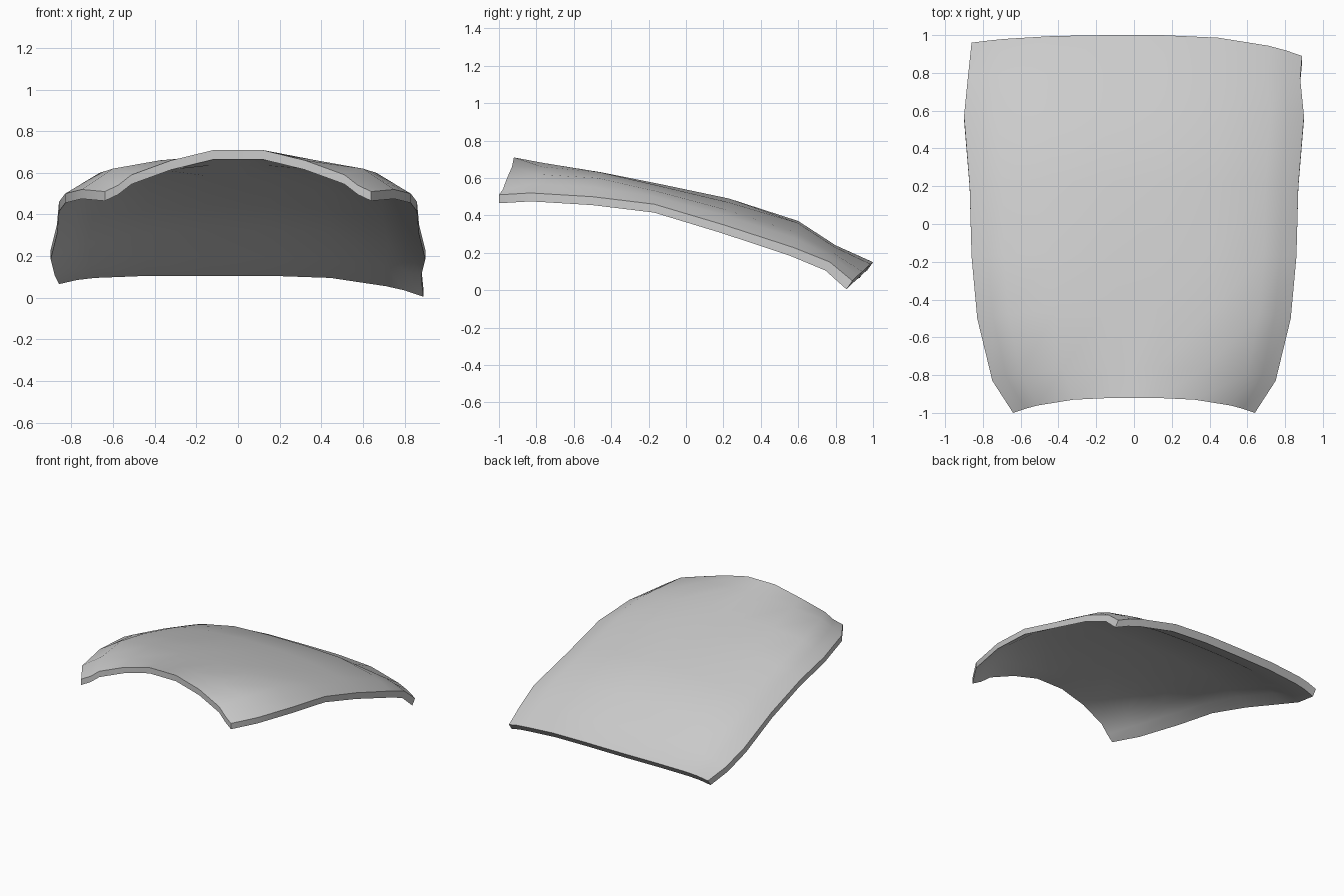
import bpy
import bmesh
import math
from mathutils import Vector

cube = bpy.data.objects.get("Cube")
if cube:
    bpy.data.objects.remove(cube, do_unlink=True)

paint = bpy.data.materials.new("light grey panel")
paint.use_nodes = True
grey = (0.6, 0.6, 0.6, 1.0)
paint.diffuse_color = grey
paint.node_tree.nodes["Principled BSDF"].inputs["Base Color"].default_value = grey

# Cross-sections from front to back: edge x, edge y, centre y, heights outwards
COLUMNS = (0, .18, .5, .8, .9, 1)
SECTIONS = (
    (.64, -1, -.92, (.71, .71, .66, .59, .54, .51)),
    (.75, -.83, -.76, (.68, .68, .66, .62, .57, .52)),
    (.83, -.5, -.45, (.63, .63, .63, .6, .55, .5)),
    (.86, -.17, -.15, (.57, .57, .56, .53, .5, .46)),
    (.87, .2, .23, (.49, .49, .47, .43, .4, .35)),
    (.9, .57, .6, (.37, .37, .36, .31, .28, .23)),
    (.88, .77, .8, (.24, .24, .23, .2, .18, .15)),
    (.89, .89, 1, (.15, .15, .14, .1, .08, .05)),
)
# The right rear corner is raised and set further back
RIGHT_REAR = (.86, .96, 1, (.15, .15, .15, .14, .13, .11))


def half_section(section, side):
    """Points of one half of a section, from the centre to the edge."""
    edge_x, edge_y, centre_y, heights = section
    return [Vector((side * s * edge_x, centre_y + (edge_y - centre_y) * s ** 3, z))
            for s, z in zip(COLUMNS, heights)]


def full_section(index):
    left = SECTIONS[index]
    right = RIGHT_REAR if index == len(SECTIONS) - 1 else left
    return half_section(right, -1)[:0:-1] + half_section(left, 1)


def add_strip(bm, a, b):
    """Quads between two rows of vertices."""
    for i in range(len(a) - 1):
        bm.faces.new((a[i], a[i + 1], b[i + 1], b[i]))


# Outer skin, inner skin and the rim joining them
bm = bmesh.new()
outer, inner = [], []
for index in range(len(SECTIONS)):
    points = full_section(index)
    lean = max(0, index - 3) * .008
    drop = Vector((0, -lean, -.045))
    outer.append([bm.verts.new(p) for p in points])
    inner.append([bm.verts.new(p + drop) for p in points])

for skin in (outer, inner):
    for front, back in zip(skin, skin[1:]):
        add_strip(bm, front, back)
for end in (0, -1):
    add_strip(bm, outer[end], inner[end])
    add_strip(bm, [row[end] for row in outer], [row[end] for row in inner])
bmesh.ops.recalc_face_normals(bm, faces=bm.faces[:])

mesh = bpy.data.meshes.new("curved_panel")
bm.to_mesh(mesh)
bm.free()
mesh.materials.append(paint)
panel = bpy.data.objects.new("curved_panel", mesh)
bpy.context.collection.objects.link(panel)

# Smooth skins with a crisp rim
bpy.ops.object.select_all(action='DESELECT')
panel.select_set(True)
bpy.context.view_layer.objects.active = panel
bpy.ops.object.shade_smooth_by_angle(angle=math.radians(35))
